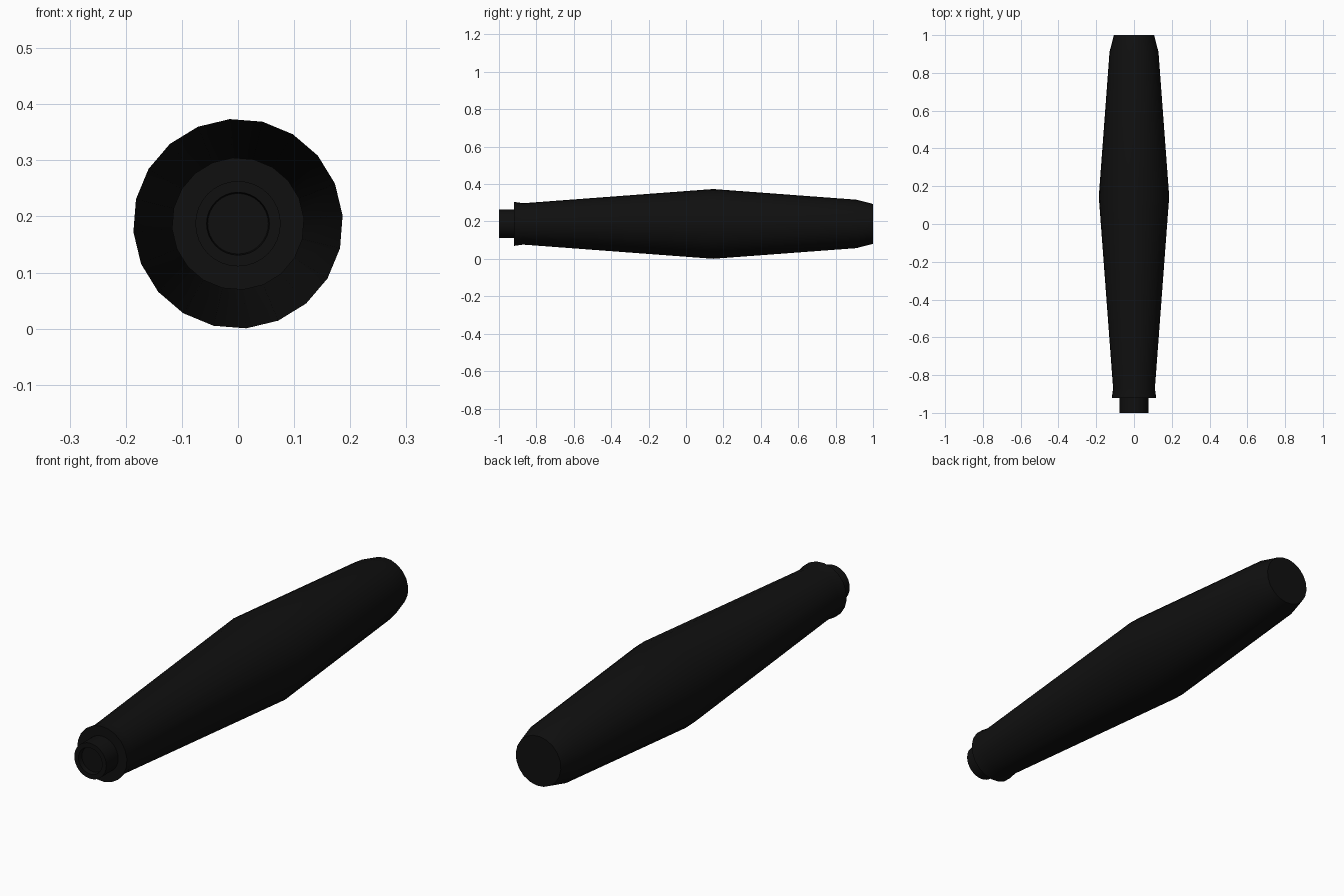
import bpy
import bmesh
import math

cube = bpy.data.objects.get("Cube")
if cube:
    bpy.data.objects.remove(cube, do_unlink=True)

AXIS_Z = 0.187  # height of the handle's long axis

black = bpy.data.materials.new("matte black")
black.use_nodes = True
colour = (0.005, 0.005, 0.005, 1)
black.diffuse_color = colour
black.node_tree.nodes["Principled BSDF"].inputs["Base Color"].default_value = colour


def lathe(name, profile, sides, turn=0.0):
    """Spin (y, radius) points around the long axis and cap both ends."""
    bm = bmesh.new()
    rings = []
    for y, r in profile:
        angles = [turn + math.tau * i / sides for i in range(sides)]
        rings.append([bm.verts.new((r * math.cos(a), y, AXIS_Z + r * math.sin(a)))
                      for a in angles])
    for a, b in zip(rings, rings[1:]):
        for i in range(sides):
            j = (i + 1) % sides
            bm.faces.new((a[i], a[j], b[j], b[i]))
    bm.faces.new(rings[0])
    bm.faces.new(rings[-1])
    bmesh.ops.recalc_face_normals(bm, faces=bm.faces)
    mesh = bpy.data.meshes.new(name)
    bm.to_mesh(mesh)
    bm.free()
    mesh.materials.append(black)
    obj = bpy.data.objects.new(name, mesh)
    bpy.context.collection.objects.link(obj)
    bpy.ops.object.select_all(action='DESELECT')
    obj.select_set(True)
    bpy.context.view_layer.objects.active = obj
    bpy.ops.object.shade_smooth_by_angle(angle=math.radians(30))
    return obj


# Swelling grip with a flared front lip and a chamfered rear end
lathe("grip", [(-0.92, 0.08), (-0.92, 0.118), (-0.87, 0.111), (0.145, 0.187),
               (0.91, 0.130), (1.0, 0.107)], 20, math.radians(4.5))

# Narrow front stub with a shallow recess in its end
lathe("front_stub", [(-0.90, 0.076), (-1.0, 0.076), (-1.0, 0.056),
                     (-0.98, 0.054)], 32)
